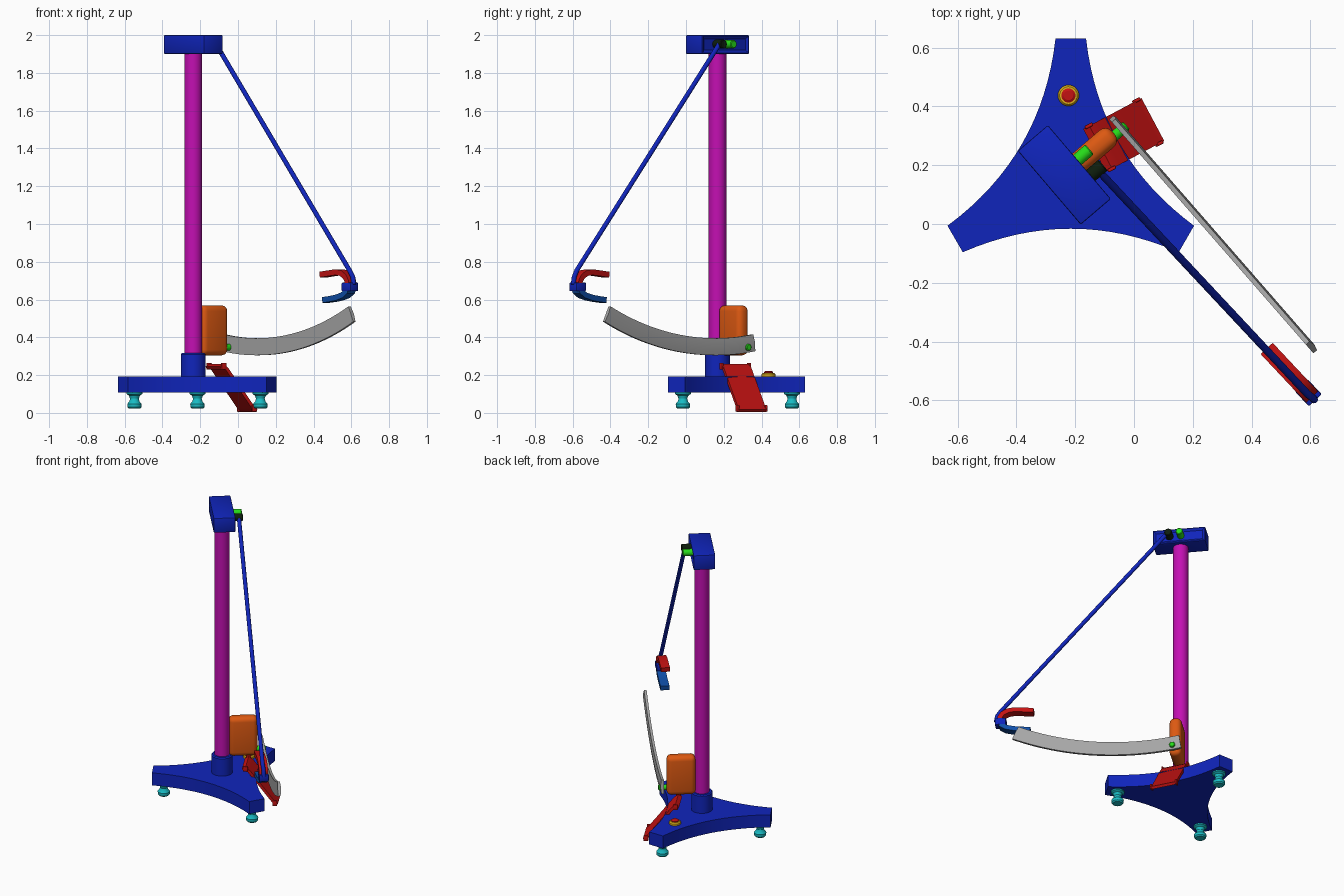
import bpy, bmesh, math
from math import radians, sin, cos, pi
from mathutils import Matrix, Vector

if "Cube" in bpy.data.objects:
    bpy.data.objects.remove(bpy.data.objects["Cube"], do_unlink=True)


def material(name, rgb):
    m = bpy.data.materials.new(name)
    m.use_nodes = True
    m.diffuse_color = (*rgb, 1)
    m.node_tree.nodes["Principled BSDF"].inputs["Base Color"].default_value = (*rgb, 1)
    return m


BLUE = material("deep_blue", (.005, .018, .5))
SKY = material("medium_blue", (.005, .08, .4))
MAGENTA = material("magenta", (.55, .005, .45))
ORANGE = material("orange", (.72, .1, .006))
RED = material("red", (.55, .006, .006))
GREY = material("grey", (.38, .38, .38))
TEAL = material("teal", (.01, .5, .55))
GREEN = material("green", (.02, .72, .01))
BLACK = material("black", (.004, .012, .004))
YELLOW = material("yellow", (.75, .45, .01))
parts = []


def frame(x, y, degrees=0):
    return Matrix.Translation((x, y, 0)) @ Matrix.Rotation(radians(degrees), 4, "Z")


def finish(name, bm, mat, matrix):
    bm.transform(matrix)
    bmesh.ops.recalc_face_normals(bm, faces=bm.faces)
    mesh = bpy.data.meshes.new(name)
    bm.to_mesh(mesh)
    bm.free()
    mesh.materials.append(mat)
    ob = bpy.data.objects.new(name, mesh)
    bpy.context.collection.objects.link(ob)
    parts.append(ob)
    return ob


def loft(name, rings, mat, matrix=Matrix()):
    """Skin closed rings of points and cap both ends."""
    bm = bmesh.new()
    loops = [[bm.verts.new(p) for p in ring] for ring in rings]
    n = len(loops[0])
    for a, b in zip(loops, loops[1:]):
        for i in range(n):
            j = (i + 1) % n
            bm.faces.new((a[i], a[j], b[j], b[i]))
    bm.faces.new(loops[0])
    bm.faces.new(loops[-1])
    return finish(name, bm, mat, matrix)


def lathe(name, profile, mat, matrix, sides=28):
    turns = [2 * pi * i / sides for i in range(sides)]
    return loft(name, [[(r * cos(t), r * sin(t), z) for t in turns] for r, z in profile],
                mat, matrix)


def strip(name, path, thick, width, mat, matrix):
    """Bent bar following (x, z) points, extruded across local y."""
    pts = [Vector(p) for p in path]
    rings = []
    for i, p in enumerate(pts):
        t = (pts[min(i + 1, len(pts) - 1)] - pts[max(i - 1, 0)]).normalized()
        n = Vector((-t.y, t.x)) * thick / 2
        a, b, w = p + n, p - n, width / 2
        rings.append([(a.x, -w, a.y), (a.x, w, a.y), (b.x, w, b.y), (b.x, -w, b.y)])
    return loft(name, rings, mat, matrix)


def box(name, size, center, mat, matrix, bevel=0, segments=2, recess=0):
    bm = bmesh.new()
    bmesh.ops.create_cube(bm, size=1)
    bm.transform(Matrix.Translation(center) @ Matrix.Diagonal((*size, 1)))
    if bevel:
        bmesh.ops.bevel(bm, geom=bm.edges[:], offset=bevel, segments=segments,
                        profile=.5, affect="EDGES")
    if recess:
        bm.normal_update()
        face = max(bm.faces, key=lambda f: f.normal.y * f.calc_area())
        bmesh.ops.inset_region(bm, faces=[face], thickness=recess)
        bmesh.ops.translate(bm, verts=face.verts[:], vec=(0, -.01, 0))
    return finish(name, bm, mat, matrix)


# Three-armed base with concave sides
base = frame(-.215, .176)
outline = []
for k in range(3):
    turn, after = (Matrix.Rotation(radians(90 + 120 * i), 2) for i in (k, k + 1))
    start, end = turn @ Vector((.454, .052)), after @ Vector((.454, -.052))
    inward = -(start + end).normalized()
    for i in range(17):
        f = i / 16
        outline.append(start.lerp(end, f) + inward * .08 * (1 - (2 * f - 1) ** 2))
loft("base", [[(p.x, p.y, z) for p in outline] for z in (.108, .193)], BLUE, base)

# Feet under each arm
for k, label in enumerate(("back", "right", "left")):
    a = radians(90 + 120 * k)
    lathe(label + "_foot", [(.03, .022), (.037, .03), (.038, .048), (.027, .06),
                            (.023, .075), (.029, .092), (.042, .1), (.042, .11)],
          TEAL, base @ Matrix.Translation((.385 * cos(a), .385 * sin(a), 0)))

# Push button on the back arm
button = frame(-.223, .437)
lathe("button_ring", [(.036, .19), (.036, .205), (.03, .212)], YELLOW, button)
lathe("button_cap", [(.024, .2), (.024, .217), (.016, .222)], RED, button)

# Column and collar; local y points toward the mechanism side
post = frame(-.237, .167, -49.5)
lathe("collar", [(.066, .18), (.066, .31), (.06, .317)], BLUE, post, 40)
lathe("column", [(.047, .3), (.047, 1.92)], MAGENTA, post, 40)

# Head with a recessed panel
box("head", (.33, .135, .1), (0, 0, 1.95), BLUE, post, .006, recess=.02)


def peg(name, u, start, end, z, r, mat):
    axis = Matrix.Translation((u, 0, z)) @ Matrix.Rotation(-pi / 2, 4, "X")
    lathe(name, [(r, start), (r, end - .004), (r - .004, end)], mat, post @ axis, 20)


peg("pivot", .06, .05, .122, 1.952, .024, BLACK)
peg("head_knob", -.01, .05, .122, 1.952, .022, GREEN)

# Motor housing
box("housing", (.075, .18, .265), (0, .13, .437), ORANGE, post, .03, 4)
peg("rail_bolt", .01, .2, .27, .347, .018, GREEN)

# Curved rail with a shallow ridge on its outer side
radius = 1.75
section = [(-.011, .045), (-.011, -.045), (.005, -.045), (.011, 0), (.005, .045)]
first, last = math.asin(-.27 / radius), math.asin(.76 / radius)
rings = []
for i in range(25):
    a = first + (last - first) * i / 24
    rings.append([((radius - h) * sin(a), y, .35 + radius - (radius - h) * cos(a))
                  for y, h in section])
loft("rail", rings, GREY, frame(.106, .155, -48.9))

# Pendulum rod
curve = bpy.data.curves.new("pendulum_rod", "CURVE")
curve.dimensions = "3D"
curve.bevel_depth = .013
curve.bevel_resolution = 3
curve.use_fill_caps = True
spline = curve.splines.new("POLY")
points = [(-.115, .175, 1.95), (.59, -.578, .755), (.608, -.592, .72), (.613, -.597, .68)]
spline.points.add(len(points) - 1)
for target, p in zip(spline.points, points):
    target.co = (*p, 1)
curve.materials.append(BLUE)
rod = bpy.data.objects.new("pendulum_rod", curve)
bpy.context.collection.objects.link(rod)

# C-shaped striker with its clamp
striker = frame(.603, -.585, -46.8)
strip("upper_jaw", [(-.22, .732), (-.16, .739), (-.1, .745), (-.06, .74), (-.028, .722),
                    (-.012, .698), (-.008, .67)], .03, .056, RED, striker)
strip("lower_jaw", [(-.2, .598), (-.15, .603), (-.1, .61), (-.05, .623), (-.018, .643),
                    (-.008, .67)], .03, .056, SKY, striker)
box("clamp", (.07, .06, .046), (-.015, 0, .667), BLUE, striker, .005)

# Slanted foot pedal with corner tabs
pedal = frame(-.125, .255, 28)
strip("pedal", [(-.005, .238), (.012, .25), (.032, .233), (.188, .03), (.208, .012)],
      .018, .165, RED, pedal)
for side in (-1, 1):
    for w, z, label in ((.012, .247, "upper"), (.195, .024, "lower")):
        box(f"pedal_{label}_tab_{'right' if side < 0 else 'left'}", (.03, .012, .036),
            (w, side * .083, z), RED, pedal, .004)

# Smooth curved surfaces, keep corners crisp
for ob in bpy.context.selected_objects:
    ob.select_set(False)
for ob in parts:
    ob.select_set(True)
bpy.context.view_layer.objects.active = parts[0]
bpy.ops.object.shade_smooth_by_angle(angle=radians(32))
